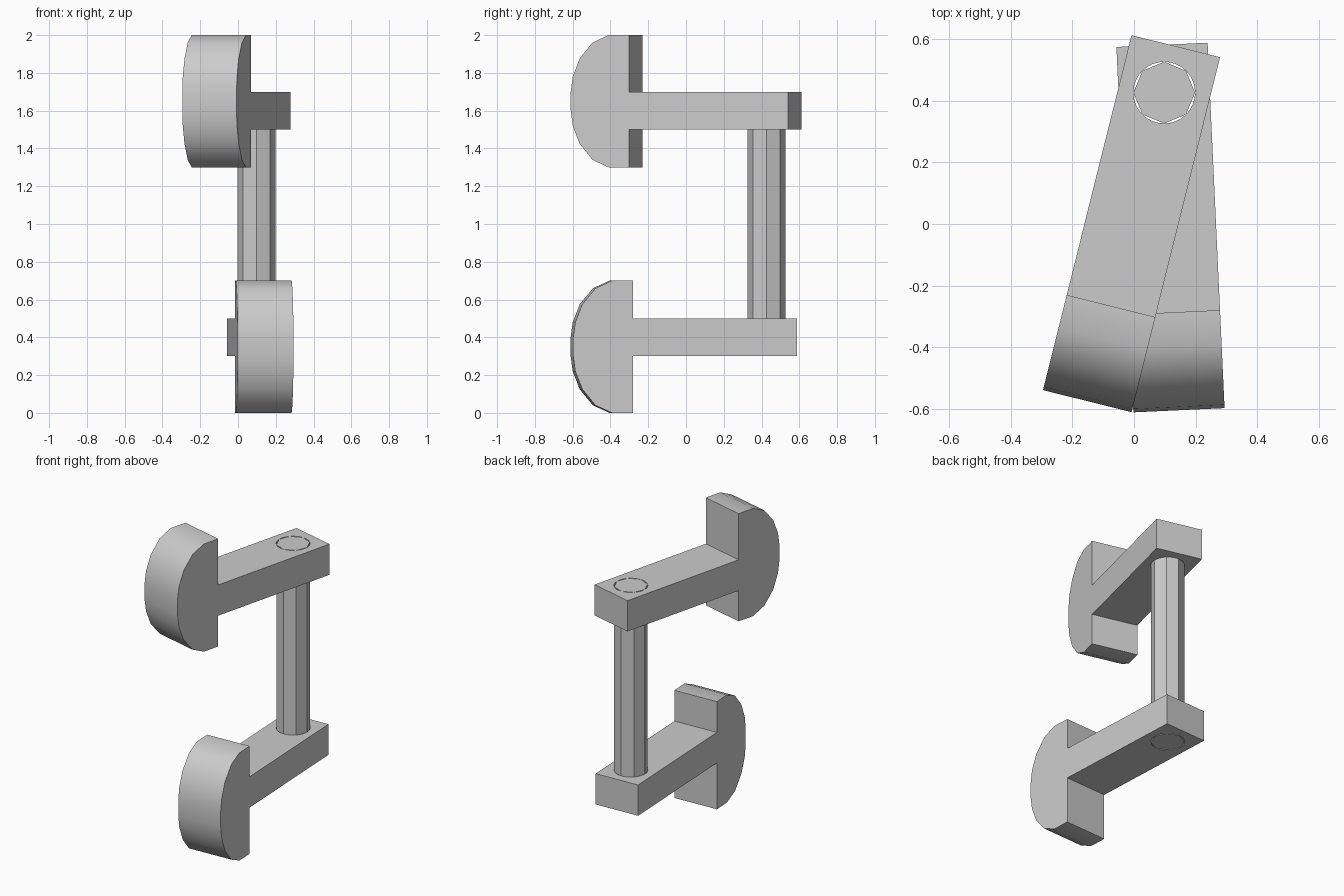
import bpy, bmesh, math
from mathutils import Matrix

cube = bpy.data.objects.get("Cube")
if cube:
    bpy.data.objects.remove(cube, do_unlink=True)

PIVOT_X, PIVOT_Y = 0.098, 0.426
HALF_WIDTH = 0.148
ROD_RADIUS = 0.1

grey = bpy.data.materials.new("plain grey")
grey.use_nodes = True
GREY = (0.6, 0.6, 0.6, 1)
grey.diffuse_color = GREY
grey.node_tree.nodes["Principled BSDF"].inputs["Base Color"].default_value = GREY


def make_object(name, bm):
    bmesh.ops.recalc_face_normals(bm, faces=bm.faces)
    mesh = bpy.data.meshes.new(name)
    bm.to_mesh(mesh)
    bm.free()
    mesh.materials.append(grey)
    obj = bpy.data.objects.new(name, mesh)
    bpy.context.collection.objects.link(obj)
    return obj


def upright_cylinder(name, sides, z0, z1):
    bm = bmesh.new()
    bmesh.ops.create_cone(bm, cap_ends=True, segments=sides, radius1=ROD_RADIUS,
                          radius2=ROD_RADIUS, depth=z1 - z0,
                          matrix=Matrix.Translation((PIVOT_X, PIVOT_Y, (z0 + z1) / 2)))
    return make_object(name, bm)


def hammer_arm(name, z, angle, flip):
    """Side profile of bar and rounded head, extruded across the width."""
    curve = [(-0.825, 0.35), (-0.913, 0.31), (-0.983, 0.225), (-1.02, 0.13), (-1.031, 0.05)]
    # The head sits slightly off the bar's centre line
    head = [(y, h + 0.05) for y, h in curve]
    head += [(y, 0.05 - h) for y, h in reversed(curve)]
    profile = [(0.155, -0.1), (0.155, 0.1), (-0.713, 0.1), (-0.713, 0.4)]
    profile += head + [(-0.713, -0.3), (-0.713, -0.1)]

    bm = bmesh.new()
    side = bm.faces.new([bm.verts.new((-HALF_WIDTH, y, h * flip)) for y, h in profile])
    ext = bmesh.ops.extrude_face_region(bm, geom=[side])
    moved = [v for v in ext["geom"] if isinstance(v, bmesh.types.BMVert)]
    bmesh.ops.translate(bm, verts=moved, vec=(2 * HALF_WIDTH, 0, 0))
    bm.transform(Matrix.Translation((PIVOT_X, PIVOT_Y, z))
                 @ Matrix.Rotation(math.radians(angle), 4, "Z"))
    return make_object(name, bm)


# Arms pivoting on a shared axis, mirrored top to bottom
upper_arm = hammer_arm("upper_arm", 1.6, -14, 1)
lower_arm = hammer_arm("lower_arm", 0.4, 2.66, -1)

# Round bore through both arms
cutter = upright_cylinder("bore_cutter", 32, -0.5, 2.5)
cutter.hide_render = True
for arm in (upper_arm, lower_arm):
    bore = arm.modifiers.new("bore", "BOOLEAN")
    bore.operation = "DIFFERENCE"
    bore.solver = "EXACT"
    bore.object = cutter
    bpy.ops.object.select_all(action="DESELECT")
    arm.select_set(True)
    bpy.context.view_layer.objects.active = arm
    bpy.ops.object.modifier_apply(modifier=bore.name)
    bpy.ops.object.shade_smooth_by_angle(angle=math.radians(30))
bpy.data.objects.remove(cutter, do_unlink=True)

# Octagonal rod, flush with the outer faces of the arms
upright_cylinder("rod", 8, 0.3, 1.7)
